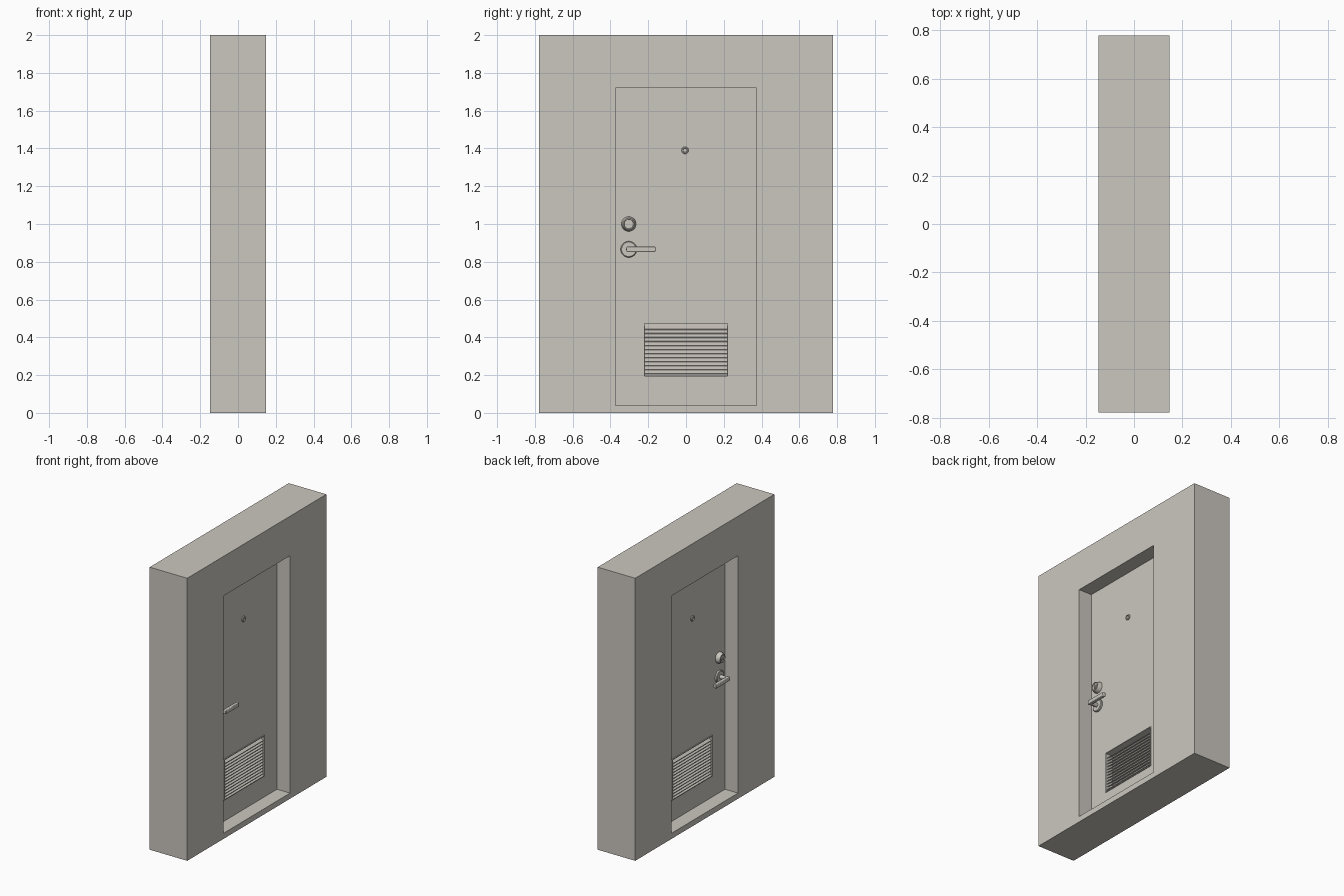
import bpy, bmesh, math
from mathutils import Vector

if "Cube" in bpy.data.objects:
    bpy.data.objects.remove(bpy.data.objects["Cube"], do_unlink=True)

stone = bpy.data.materials.new("warm_grey")
stone.use_nodes = True
colour = (0.60, 0.57, 0.52, 1)
stone.diffuse_color = colour
stone.node_tree.nodes["Principled BSDF"].inputs["Base Color"].default_value = colour

FACE = 0.045          # half thickness of the door leaf
LOCK_Y = -0.303       # line of the lock and lever


def finish(name, bm, mirror=False, smooth=False, bevel=0):
    bmesh.ops.recalc_face_normals(bm, faces=bm.faces)
    mesh = bpy.data.meshes.new(name)
    bm.to_mesh(mesh)
    bm.free()
    mesh.materials.append(stone)
    obj = bpy.data.objects.new(name, mesh)
    bpy.context.collection.objects.link(obj)
    if bevel:
        mod = obj.modifiers.new("soft_edges", "BEVEL")
        mod.width, mod.segments = bevel, 2
    if mirror:
        obj.modifiers.new("both_sides", "MIRROR")
    if smooth:
        bpy.ops.object.select_all(action="DESELECT")
        obj.select_set(True)
        bpy.context.view_layer.objects.active = obj
        bpy.ops.object.shade_smooth_by_angle(angle=math.radians(35))
    return obj


def rect(half, low, high):
    return [(-half, low), (half, low), (half, high), (-half, high)]


def frame(name, outer, inner, depth):
    """Rectangular ring in the YZ plane, running from -depth to depth in x."""
    bm = bmesh.new()
    loops = [[bm.verts.new((x, y, z)) for y, z in r]
             for r, x in ((outer, -depth), (outer, depth), (inner, depth), (inner, -depth))]
    for a, b in zip(loops, loops[1:] + loops[:1]):
        for i in range(4):
            j = (i + 1) % 4
            bm.faces.new((a[i], a[j], b[j], b[i]))
    return finish(name, bm)


def box(name, low, high, **options):
    bm = bmesh.new()
    bmesh.ops.create_cube(bm, size=1)
    low, high = Vector(low), Vector(high)
    bmesh.ops.scale(bm, vec=high - low, verts=bm.verts)
    bmesh.ops.translate(bm, vec=(low + high) / 2, verts=bm.verts)
    return finish(name, bm, **options)


def turned(name, y, z, profile, sides=32):
    """Turned fitting on the door face; profile is (radius, height) pairs."""
    bm = bmesh.new()
    rings = []
    for r, h in profile:
        rings.append([bm.verts.new((FACE + h, y + r * math.cos(t), z + r * math.sin(t)))
                      for t in (math.tau * i / sides for i in range(sides))])
    for a, b in zip(rings, rings[1:]):
        for i in range(sides):
            j = (i + 1) % sides
            bm.faces.new((a[i], a[j], b[j], b[i]))
    bm.faces.new(rings[-1])
    return finish(name, bm, mirror=True, smooth=True)


# Wall and door leaf
opening = rect(0.372, 0.04, 1.72)
vent_hole = rect(0.225, 0.19, 0.48)
frame("wall", rect(0.778, 0, 2), opening, 0.147)
frame("door", opening, vent_hole, FACE)

# Vent: slim frame and chevron slats
frame("vent_frame", vent_hole, rect(0.219, 0.196, 0.474), FACE + 0.006)
bm = bmesh.new()
count, thick, reach, drop = 13, 0.004, 0.043, 0.030
pitch = 0.276 / count
for k in range(count):
    top = 0.197 + pitch * (k + 1)
    low = max(top - drop, 0.196)
    section = [(-reach, low), (0, top), (reach, low),
               (reach, low - thick), (0, top - thick), (-reach, low - thick)]
    ends = [[bm.verts.new((x, y, z)) for x, z in section] for y in (-0.219, 0.219)]
    for end in ends:
        bm.faces.new((end[0], end[1], end[4], end[5]))
        bm.faces.new((end[1], end[2], end[3], end[4]))
    for i in range(6):
        j = (i + 1) % 6
        bm.faces.new((ends[0][i], ends[0][j], ends[1][j], ends[1][i]))
finish("vent_slats", bm)

# Peephole
turned("peephole", -0.005, 1.39,
       [(0.019, 0), (0.019, 0.005), (0.016, 0.008), (0.012, 0.008), (0.010, 0.003)])

# Deadbolt with key cylinder
turned("deadbolt", LOCK_Y, 1.0,
       [(0.039, 0), (0.039, 0.006), (0.031, 0.030), (0.026, 0.032),
        (0.024, 0.027), (0.016, 0.027), (0.016, 0.031)])
box("keyway", (FACE + 0.030, LOCK_Y - 0.003, 0.990),
    (FACE + 0.034, LOCK_Y + 0.003, 1.010), mirror=True)

# Lever handle
turned("handle_rose", LOCK_Y, 0.866,
       [(0.043, 0), (0.043, 0.010), (0.038, 0.014), (0.014, 0.014), (0.014, 0.062)])
box("handle_lever", (FACE + 0.056, LOCK_Y - 0.012, 0.852),
    (FACE + 0.080, -0.162, 0.880), mirror=True, smooth=True, bevel=0.004)
